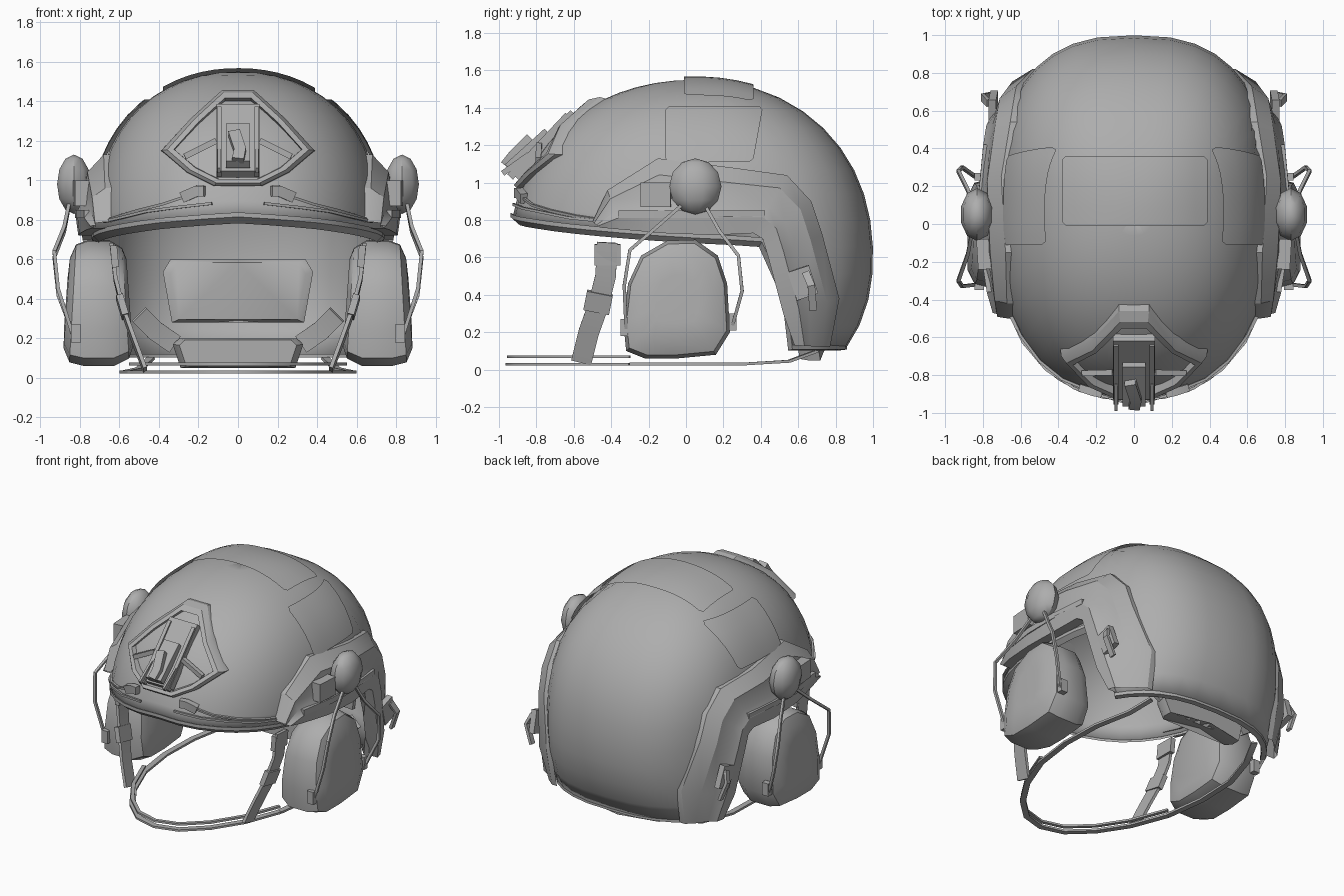
import bpy, bmesh, math
from mathutils import Vector

if "Cube" in bpy.data.objects:
    bpy.data.objects.remove(bpy.data.objects["Cube"])

grey = bpy.data.materials.new("neutral grey")
grey.use_nodes = True
COL = (0.42, 0.42, 0.42, 1)
grey.diffuse_color = COL
grey.node_tree.nodes["Principled BSDF"].inputs["Base Color"].default_value = COL

# Dome shape: width, centre, waist height and height above the waist
W, CY, ZC, H = 0.735, 0.05, 0.6, 0.95
FRONT, BACK = 0.995, 0.95


def taper(z, p=2.2):
    t = (z - ZC) / (H if z > ZC else 0.85)
    return max(1e-6, 1 - abs(t) ** p) ** 0.476


def width(z):
    """Half width at a height; the sides are fuller than the front and back."""
    return W * (taper(z, 2.75) if z > ZC else 1)


def half(y):
    """Length and roundness of the front or back half."""
    return (FRONT, 2.3) if y < CY else (BACK, 2.6)


def dome(a, z):
    s, c = math.sin(a), -math.cos(a)
    length, n = half(CY + c)
    x = width(z) * math.copysign(abs(s) ** (2 / n), s)
    return Vector((x, CY + length * taper(z) * math.copysign(abs(c) ** (2 / n), c), z))


def dome_x(y, z):
    length, n = half(y)
    u = min(1, abs(y - CY) / (length * taper(z)))
    return width(z) * (1 - u ** n) ** (1 / n)


def dome_y(x, z):
    return CY - FRONT * taper(z) * (1 - min(1, abs(x) / width(z)) ** 2.3) ** (1 / 2.3)


def dome_z(x, y):
    """Height above a point, found by halving."""
    low, high = ZC, ZC + H
    for _ in range(25):
        mid = (low + high) / 2
        low, high = (mid, high) if dome_x(y, mid) > abs(x) else (low, mid)
    return low


def finish(name, bm, mirror=False, solid=0.0, angle=40):
    bmesh.ops.remove_doubles(bm, verts=bm.verts, dist=0.0005)
    bmesh.ops.recalc_face_normals(bm, faces=bm.faces)
    me = bpy.data.meshes.new(name)
    bm.to_mesh(me)
    bm.free()
    me.materials.append(grey)
    ob = bpy.data.objects.new(name, me)
    bpy.context.collection.objects.link(ob)
    if solid:
        mod = ob.modifiers.new("thickness", 'SOLIDIFY')
        mod.thickness, mod.offset = solid, -1
    if mirror:
        ob.modifiers.new("both sides", 'MIRROR')
    bpy.ops.object.select_all(action='DESELECT')
    ob.select_set(True)
    bpy.context.view_layer.objects.active = ob
    bpy.ops.object.shade_smooth_by_angle(angle=math.radians(angle))


def loft(name, rows, closed=False, caps=False, **kw):
    """Skin a list of equally long point rows with quads."""
    bm = bmesh.new()
    vs = [[bm.verts.new(p) for p in r] for r in rows]
    n = len(rows[0])
    for r0, r1 in zip(vs, vs[1:]):
        for i in range(n if closed else n - 1):
            j = (i + 1) % n
            bm.faces.new((r0[i], r0[j], r1[j], r1[i]))
    if caps:
        bm.faces.new(vs[0])
        bm.faces.new(vs[-1])
    finish(name, bm, **kw)


def strip(name, pts, w, h, normal=(1, 0, 0), **kw):
    """Sweep a flat w by h section along a path; normal is its thin direction."""
    pts = [Vector(p) for p in pts]
    rows = []
    for i, p in enumerate(pts):
        t = (pts[min(i + 1, len(pts) - 1)] - pts[max(i - 1, 0)]).normalized()
        side = t.cross(Vector(normal)).normalized()
        up = side.cross(t)
        rows.append([p + side * a * w / 2 + up * b * h / 2
                     for a, b in ((-1, -1), (1, -1), (1, 1), (-1, 1))])
    loft(name, rows, closed=True, caps=True, **kw)


# Shell: columns run from the crown to a rim that drops behind the ears
RIM = [(0, .81), (30, .78), (60, .74), (90, .7), (106, .68), (124, .11), (180, .11)]


def rim(deg):
    for (a0, z0), (a1, z1) in zip(RIM, RIM[1:]):
        if deg <= a1:
            return z0 + (z1 - z0) * (deg - a0) / (a1 - a0)


side_deg = [0, 10, 20, 30, 40, 50, 60, 70, 80, 90, 98, 106, 115, 124, 132, 141, 150, 160, 170, 180]
columns = side_deg + [360 - d for d in side_deg[-2:0:-1]]
N = 14
rows = []
for k in range(N + 1):
    row = []
    for d in columns:
        low = math.acos((rim(min(d, 360 - d)) - ZC) / H)
        row.append(dome(math.radians(d), ZC + H * math.cos(low * k / N)))
    rows.append(row)
loft("helmet_shell", rows, closed=True, solid=0.02, angle=50)

# Rolled edge around the rim
edge = [dome(math.radians(d), rim(min(d, 360 - d))) for d in columns]
loft("rim_edging", [[p * s + Vector((0, 0, dz)) for p in edge]
                    for s, dz in ((1, .025), (1.01, .02), (1.01, -.003), (.97, -.003), (.97, .015))],
     closed=True)

# Side rails: raised bent strips hugging the shell
outer = [(-.5, .79), (-.42, .96), (-.15, 1.13), (.25, 1.08), (.54, 1.04),
         (.67, .9), (.73, .72), (.82, .38), (.77, .12)]
inner = [(-.46, .76), (-.35, .75), (-.12, .73), (.15, .72), (.36, .73),
         (.41, .7), (.44, .6), (.52, .3), (.58, .13)]


def rail_row(t, off):
    row = []
    for (y0, z0), (y1, z1) in zip(outer, inner):
        y, z = y0 + (y1 - y0) * t, z0 + (z1 - z0) * t
        row.append((max(dome_x(y, z), .5) + off, y, z))
    return row


loft("side_rails", [rail_row(*r) for r in
     ((0, -.01), (0, .03), (.22, .08), (.55, .07), (.72, .095), (1, .075), (1, -.03))],
     mirror=True, angle=30)
strip("rail_groove_bar", [(dome_x(y, .84) + .085, y, .83) for y in (-.36, -.1, .15, .42)],
      .04, .025, mirror=True)
strip("rail_block", [(.79, -.24, .935), (.8, -.08, .935)], .13, .07, mirror=True)

# Thin patches on the shell, with clipped corners
M = 12


def spread(a, b, clip):
    inset = .02 * clip
    return [a + inset + (b - a - 2 * inset) * i / M for i in range(M + 1)]


loft("top_patch", [[(x, y, dome_z(x, y) + .018) for x in spread(-.38, .39, k in (0, 6))]
                   for k, y in enumerate((-.01, .01, .09, .18, .27, .34, .36))])
loft("side_patches", [[(dome_x(y, z) + .024, y, z)
                       for y in spread(-.11, .41 - .18 * (1.4 - z), k in (0, 6))]
                      for k, z in enumerate((1.41, 1.39, 1.33, 1.26, 1.19, 1.13, 1.11))],
     mirror=True)

# Front shroud: an open diamond frame with a central plate and arm
diamond = [(.08, 1.45), (.24, 1.31), (.39, 1.15), (.26, 1.04), (.12, .97)]
diamond += [(-x, z) for x, z in reversed(diamond)]


def frame_row(s, off):
    pts = [(x * s, 1.18 + (z - 1.18) * s) for x, z in diamond]
    return [(x, dome_y(x, z) - off, z + off * max(0, z - 1.1)) for x, z in pts]


loft("shroud_frame", [frame_row(*r) for r in ((1, -.01), (.99, .03), (.92, .05), (.83, .04), (.82, -.01))],
     closed=True, angle=25)
N_OUT = (0, -.74, .67)
strip("shroud_plate", [(0, -.6, 1.37), (0, -.91, 1.03)], .22, .05, N_OUT)
strip("shroud_arm", [(0, -.74, 1.27), (0, -.95, 1.08)], .12, .05, N_OUT)
strip("shroud_plate_ribs", [(.095, -.63, 1.36), (.095, -.94, 1.03)], .025, .04, N_OUT, mirror=True)
strip("shroud_prongs", [(.095, -.84, 1.15), (.095, -.98, 1.05)], .015, .03, (0, 0, 1), mirror=True)
strip("shroud_latch", [(-.02, -.84, 1.24), (.01, -.93, 1.15), (0, -.97, 1.1)], .06, .04, N_OUT)
strip("shroud_braces", [(.11, dome_y(.11, 1.2) - .04, 1.2), (.27, dome_y(.27, 1.12) - .03, 1.12)],
      .03, .03, (0, 1, 0), mirror=True)

# Cords and clips along the brow
strip("brow_clips", [(x, dome_y(x, .935) - .02, z) for x, z in ((.17, .945), (.21, .945), (.28, .915))],
      .055, .04, (0, 1, 0), mirror=True)
strip("brow_cords", [(x, dome_y(x, z) - .012, z) for x, z in
                     ((.26, .92), (.38, .88), (.5, .85), (.6, .82), (.66, .8))],
      .014, .014, (0, 1, 0), mirror=True)
strip("brim_cords", [dome(math.radians(d), z) * 1.015 for d, z in
                     ((8, .87), (22, .85), (36, .83), (50, .8), (64, .78))],
      .014, .014, (0, 0, 1), mirror=True)

# Ear cups: rounded blocks lofted outwards, wider at the bottom
cup = [(-.32, .1), (-.335, .25), (-.31, .46), (-.24, .61), (-.1, .69), (.05, .695), (.17, .61),
       (.22, .46), (.235, .2), (.16, .08), (-.05, .06), (-.22, .06)]
rows = []
for x, s in ((.55, .7), (.57, .88), (.64, 1), (.77, 1), (.835, .94), (.865, .72), (.87, .4)):
    row = []
    for y, z in cup:
        yy, zz = -.05 + (y + .05) * s, .38 + (z - .38) * s
        row.append((.71 + (x - .71) * (1 + .45 * (.4 - zz)), yy, zz))
    rows.append(row)
loft("ear_cups", rows, closed=True, caps=True, mirror=True)

# Rounded pivots above the ears
bm = bmesh.new()
bmesh.ops.create_uvsphere(bm, u_segments=10, v_segments=6, radius=1)
for v in bm.verts:
    v.co = Vector((.83 + .09 * v.co.x, .05 + .14 * v.co.y, .98 + .15 * v.co.z))
finish("ear_pivots", bm, mirror=True)

# Bent wire arms holding the cups
strip("front_wires", [(.85, 0, .9), (.88, -.16, .76), (.93, -.3, .64), (.91, -.33, .45), (.83, -.32, .2)],
      .018, .018, mirror=True)
strip("rear_wires", [(.85, .09, .9), (.88, .18, .74), (.93, .28, .61), (.91, .3, .42), (.84, .25, .24)],
      .018, .018, mirror=True)
for n, y, z in (("front", -.33, .22), ("rear", .25, .25)):
    strip(n + "_wire_ends", [(.82, y, z - .04), (.82, y, z + .05)], .04, .05, mirror=True)

# Chin straps with buckles
strip("cheek_straps", [(.64, -.42, .68), (.62, -.43, .5), (.58, -.47, .34), (.53, -.52, .2), (.47, -.56, .04)],
      .11, .02, mirror=True)
for n, p, q in (("upper", (.63, -.42, .67), (.62, -.42, .56)), ("lower", (.6, -.46, .41), (.57, -.48, .31))):
    strip(n + "_strap_buckles", [p, q], .14, .035, mirror=True)
for n, z, w in (("lower", .03, .04), ("upper", .07, .025)):
    strip(n + "_chin_loop", [(x, y, z) for x, y in
          ((.54, -.3), (.44, -.56), (.31, -.76), (.16, -.9), (0, -.945),
           (-.16, -.9), (-.31, -.76), (-.44, -.56), (-.54, -.3))], w, .014, (0, 0, 1))
strip("rear_straps", [(.54, -.3, .03), (.58, 0, .03), (.57, .3, .03), (.5, .55, .045), (.44, .7, .1)],
      .04, .015, (0, 0, 1), mirror=True)
strip("nape_straps", [(.5, .62, .32), (.42, .66, .24), (.32, .68, .17)], .1, .025, (0, 1, 0), mirror=True)

# Rear buckles on the rails
strip("rear_buckles", [(.75, .6, .54), (.74, .65, .39)], .12, .04, mirror=True)
strip("rear_hooks", [(.77, .64, .52), (.8, .67, .45), (.75, .68, .32)], .04, .02, mirror=True)


# Inside padding
def pad(name, w, z0, z1, y, depth, bend):
    rows = []
    for s, d in ((1, 0), (1, -.6), (.9, -1)):
        row = []
        for x, k in ((-1, .6), (-.9, 1), (0, 1), (.9, 1), (1, .6), (.88, -1), (0, -1), (-.88, -1)):
            row.append((x * w * s, y + d * depth - bend * x * x, (z0 + z1) / 2 + k * s * (z1 - z0) / 2))
        rows.append(row)
    loft(name, rows, closed=True, caps=True)


pad("rear_pad", .38, .28, .6, .9, .05, .06)
pad("nape_pad", .33, .05, .2, .78, .11, .08)
